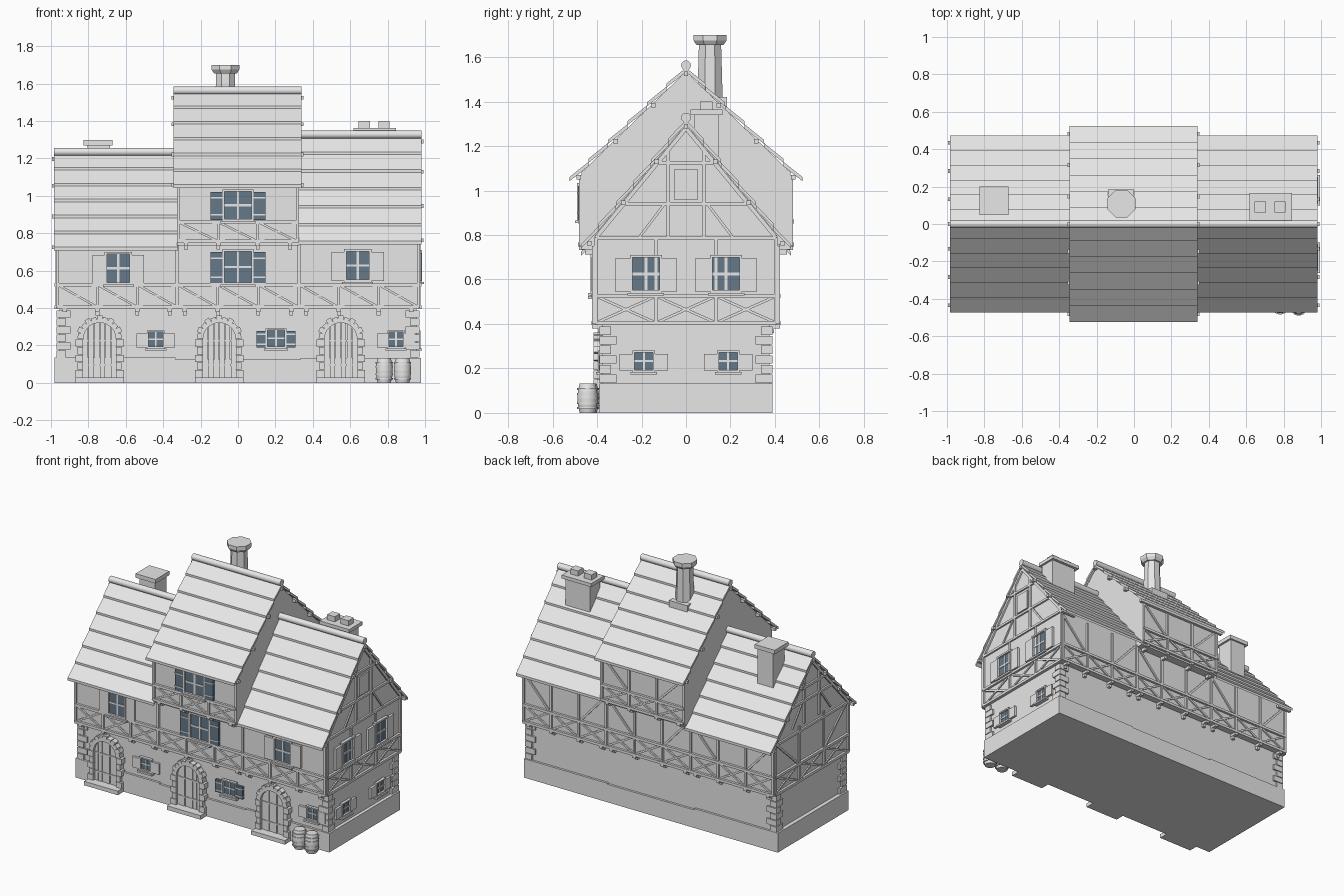
import bpy, bmesh
from math import pi, cos, sin, atan2, hypot
from mathutils import Matrix, Vector

cube = bpy.data.objects.get("Cube")
if cube:
    bpy.data.objects.remove(cube)


def material(name, rgb):
    m = bpy.data.materials.new(name)
    m.use_nodes = True
    m.diffuse_color = (*rgb, 1)
    m.node_tree.nodes["Principled BSDF"].inputs["Base Color"].default_value = (*rgb, 1)
    return m


GREY = material("pale_grey", (0.8, 0.8, 0.8))
BLUE = material("slate_blue", (0.13, 0.19, 0.25))
parts = {}


def part(name):
    return parts.setdefault(name, bmesh.new())


def box(name, lo, hi, m=Matrix()):
    lo, hi = Vector(lo), Vector(hi)
    size = Matrix.Diagonal((*(hi - lo), 1))
    bmesh.ops.create_cube(part(name), size=1, matrix=m @ Matrix.Translation((lo + hi) / 2) @ size)


def prism(name, profile, x0, x1):
    """Extrude a y-z outline along x."""
    bm = part(name)
    rings = [[bm.verts.new((x, y, z)) for y, z in profile] for x in (x0, x1)]
    n = len(profile)
    faces = [bm.faces.new(r) for r in rings]
    for i in range(n):
        j = (i + 1) % n
        faces.append(bm.faces.new((rings[0][i], rings[0][j], rings[1][j], rings[1][i])))
    bmesh.ops.recalc_face_normals(bm, faces=faces)


def lathe(name, x, y, profile, sides):
    """Stack of rings given as (radius, z)."""
    for (r0, z0), (r1, z1) in zip(profile, profile[1:]):
        ends = z0 == profile[0][1] or z1 == profile[-1][1]
        bmesh.ops.create_cone(part(name), cap_ends=ends, segments=sides, radius1=r0, radius2=r1,
                              depth=z1 - z0, matrix=Matrix.Translation((x, y, (z0 + z1) / 2))
                              @ Matrix.Rotation(pi / sides, 4, 'Z'))


# Each wall is drawn as if it faced the front: u along, d outward, z up
SIDES = {"front": 0, "right": pi / 2, "back": pi, "left": -pi / 2}


def panel(name, side, u0, u1, z0, z1, d0, d1):
    box(name, (u0, -d1, z0), (u1, -d0, z1), Matrix.Rotation(SIDES[side], 4, 'Z'))


def beam(name, side, a, b, d, w=0.016, t=0.012):
    (u0, z0), (u1, z1) = a, b
    half = hypot(u1 - u0, z1 - z0) / 2
    m = (Matrix.Rotation(SIDES[side], 4, 'Z') @ Matrix.Translation(((u0 + u1) / 2, -d, (z0 + z1) / 2))
         @ Matrix.Rotation(-atan2(z1 - z0, u1 - u0), 4, 'Y'))
    box(name, (-half, -t, -w / 2), (half, 0.004, w / 2), m)


def braced_band(side, u0, u1, z0, z1, d, brackets=True):
    """Three crossed cells between two rails, on brackets."""
    name = side + "_timber"
    for z in (z0, z1):
        beam(name, side, (u0, z), (u1, z), d, 0.018, 0.016)
    step = (u1 - u0) / 3
    for i in range(4):
        u = u0 + step * i
        beam(name, side, (u, z0), (u, z1), d, 0.014)
        if brackets:
            c = min(max(u, u0 + 0.04), u1 - 0.04)
            panel("brackets", side, c - 0.012, c + 0.012, z0 - 0.025, z0 - 0.008, d - 0.05, d + 0.012)
            panel("brackets", side, c - 0.01, c + 0.01, z0 - 0.045, z0 - 0.025, d - 0.05, d - 0.015)
        if i < 3:
            beam(name, side, (u, z0), (u + step, z1), d, 0.012, 0.008)
            beam(name, side, (u, z1), (u + step, z0), d, 0.012, 0.009)


def window(side, u, z0, z1, d, half, reach, blue=False):
    """Glazed casement with open shutters and a sill."""
    panel("window_glass", side, u - half, u + half, z0, z1, d, d + 0.006)
    w = 0.009 if half < 0.06 else 0.012
    mid = (z0 + z1) / 2
    for s in (-1, 0, 1):
        c, h = u + s * (half - w / 2), mid + s * ((z1 - z0) / 2 - w / 2)
        t = 0.01 if s == 0 else 0.02
        panel("window_frames", side, c - w / 2, c + w / 2, z0, z1, d, d + t)
        panel("window_frames", side, u - half, u + half, h - w / 2, h + w / 2, d, d + t)
    panel("window_frames", side, u - half - 0.01, u + half + 0.01, z0 - 0.012, z0, d, d + 0.03)
    for s in (-1, 1):
        a, b = sorted((u + s * half, u + s * reach))
        lo, hi = z0 + 0.005, z1 - 0.015
        panel("blue_shutters" if blue else "shutters", side, a, b, lo, hi, d, d + 0.016)
        if blue:
            for z in (lo + 0.2 * (hi - lo), lo + 0.8 * (hi - lo)):
                panel("shutter_hinges", side, a, b, z - 0.004, z + 0.004, d, d + 0.02)


# Ground floor: walls, plinth and corner stones
box("ground_wall", (-0.955, -0.375, 0), (0.955, 0.375, 0.42))
for x0, x1, h in ((-0.982, -0.335, 0.135), (-0.335, 0.335, 0.125), (0.335, 0.978, 0.132)):
    box("plinth", (x0, -0.39, 0), (x1, 0.39, h))
for sx in (-1, 1):
    for sy in (-1, 1):
        for i in range(6):
            lx, ly = (0.075, 0.05) if i % 2 else (0.05, 0.075)
            z = 0.135 + i * 0.043
            xs, ys = sorted((sx * 0.97, sx * (0.97 - lx))), sorted((sy * 0.388, sy * (0.388 - ly)))
            box("corner_stones", (xs[0], ys[0], z), (xs[1], ys[1], z + 0.038))

# Upper storeys: x0, x1, half depth, wall base, ridge z, slope, half roof span, roof x0, x1
WINGS = {
    "left": (-0.965, -0.3, 0.41, 0.4, 1.232, 1.085, 0.472, -0.985, -0.32),
    "right": (0.3, 0.965, 0.41, 0.4, 1.325, 1.215, 0.472, 0.32, 0.982),
    "middle": (-0.325, 0.325, 0.47, 0.735, 1.56, 0.965, 0.525, -0.345, 0.34),
}
box("middle_first_floor", (-0.325, -0.41, 0.4), (0.325, 0.41, 0.76))
ROWS = 6
for name, (x0, x1, d, base, ridge, slope, span, r0, r1) in WINGS.items():
    under = ridge - 0.025
    prism(name + "_upper_wall", [(-d, base), (d, base), (d, under - slope * d),
                                 (0, under), (-d, under - slope * d)], x0, x1)
    # Overlapping shingle courses
    for s in (-1, 1):
        for i in range(ROWS):
            ya, yb = span * i / ROWS, span * (i + 1) / ROWS
            za, zb = ridge - slope * ya, ridge - slope * yb
            prism(name + "_roof", [(s * ya, za - 0.008), (s * yb, zb + 0.006),
                                   (s * yb, zb - 0.012), (s * ya, za - 0.028)], r0, r1)
    bmesh.ops.create_cone(part(name + "_ridge"), cap_ends=True, segments=16, radius1=0.022, radius2=0.022,
                          depth=r1 - r0, matrix=Matrix.Translation(((r0 + r1) / 2, 0, ridge + 0.003))
                          @ Matrix.Rotation(pi / 2, 4, 'Y'))
    # Purlin ends under the verges
    for f in (0, 0.28, 0.6, 0.92):
        for s in (-1, 1):
            y, z = s * f * span, ridge - slope * f * span - 0.035
            lo, hi = r0 - 0.01, r1 + 0.01
            if name == "left":
                hi = r0 + 0.1
            elif name == "right":
                lo = r1 - 0.1
            box("purlins", (lo, y - 0.01, z - 0.01), (hi, y + 0.01, z + 0.01))

# Timber framing on the long walls
for side in ("front", "back"):
    for u0, u1 in ((-0.965, -0.325), (-0.325, 0.325), (0.325, 0.965)):
        braced_band(side, u0, u1, 0.405, 0.525, 0.41)
        for u in (u0, u1):
            beam(side + "_timber", side, (u, 0.4), (u, 0.75), 0.41)
    braced_band(side, -0.318, 0.318, 0.757, 0.86, 0.47)
    for u in (-0.318, 0.318):
        beam(side + "_timber", side, (u, 0.75), (u, 1.07), 0.47)
# Plain back wall: posts and slanted braces
for c in (-0.645, 0, 0.645):
    for s in (-1, 1):
        beam("back_timber", "back", (c + s * 0.107, 0.525), (c + s * 0.107, 0.76), 0.41)
        beam("back_timber", "back", (c + s * 0.31, 0.74), (c + s * 0.12, 0.53), 0.41, 0.014, 0.008)
for s in (-1, 1):
    beam("back_timber", "back", (s * 0.106, 0.86), (s * 0.106, 1.07), 0.47)
    beam("back_timber", "back", (s * 0.31, 1.06), (s * 0.12, 0.87), 0.47, 0.014, 0.008)

# Timber framing on the gable ends
for side in ("left", "right"):
    _, _, d, _, ridge, slope, _, _, _ = WINGS[side]
    name, top = side + "_timber", ridge - 0.045
    braced_band(side, -0.405, 0.405, 0.405, 0.525, 0.965, False)
    low = top - slope * 0.405
    for z in (min(0.785, low), 0.94, ridge - 0.2):
        h = min((top - z) / slope, 0.405)
        beam(name, side, (-h, z), (h, z), 0.965)
    for s in (-1, 1):
        beam(name, side, (s * 0.405, low), (0, top), 0.965, 0.018)
        beam(name, side, (s * 0.405, 0.4), (s * 0.405, low), 0.965)
        beam(name, side, (s * 0.08, 0.785), (s * 0.08, top - 0.09), 0.965)
        beam(name, side, (s * 0.135, 0.525), (s * 0.135, 0.785), 0.965, 0.012, 0.008)
        beam(name, side, (s * 0.21, 0.79), (s * 0.1, 0.935), 0.965, 0.012, 0.008)
        if side == "left":
            beam(name, side, (s * 0.39, 0.75), (s * 0.15, 0.53), 0.965, 0.014, 0.008)
panel("gable_hatch", "right", -0.053, 0.053, 0.96, 1.095, 0.96, 0.974)

# Windows
window("front", -0.44, 0.185, 0.28, 0.375, 0.047, 0.102)
window("front", 0.203, 0.185, 0.292, 0.375, 0.055, 0.105, True)
window("front", 0.845, 0.185, 0.28, 0.375, 0.047, 0.102)
window("front", -0.64, 0.525, 0.7, 0.41, 0.073, 0.137)
window("front", 0.64, 0.54, 0.715, 0.41, 0.073, 0.14)
window("front", 0, 0.525, 0.715, 0.41, 0.083, 0.148, True)
window("front", 0, 0.865, 1.035, 0.47, 0.083, 0.148, True)
for s in (-1, 1):
    window("right", s * 0.19, 0.185, 0.28, 0.955, 0.05, 0.11)
    window("right", s * 0.18, 0.54, 0.71, 0.965, 0.072, 0.14)

# Arched doors with stone surrounds and steps
for x in (-0.74, -0.1, 0.55):
    spring = 0.235
    for i in range(6):
        u = x - 0.09 + i * 0.03
        h = spring + (0.094 ** 2 - (u + 0.015 - x) ** 2) ** 0.5
        panel("door_planks", "front", u + 0.0015, u + 0.0285, 0.03, h, 0.37, 0.397 + 0.003 * (i % 2))
    for z in (0.09, 0.22):
        panel("door_hinges", "front", x - 0.08, x + 0.08, z, z + 0.01, 0.38, 0.403)
    for s in (-1, 1):
        for i in range(5):
            w = 0.13 if i % 2 == 0 else 0.118
            a, b = sorted((x + s * 0.088, x + s * w))
            panel("door_stones", "front", a, b, 0.03 + i * 0.041, 0.068 + i * 0.041, 0.36, 0.415)
    for i in range(11):
        a = pi * (i + 0.5) / 11
        r = 0.126 if i % 2 else 0.118
        beam("door_stones", "front", (x + 0.086 * cos(a), spring + 0.086 * sin(a)),
             (x + r * cos(a), spring + r * sin(a)), 0.375, 0.029, 0.04)
    panel("door_steps", "front", x - 0.13, x + 0.13, 0, 0.028, 0.37, 0.455)

# Chimneys
box("middle_chimney", (-0.14, 0.05, 1.3), (0, 0.185, 1.42))
lathe("middle_chimney", -0.067, 0.108, [(0.062, 1.4), (0.054, 1.66)], 8)
lathe("middle_chimney", -0.067, 0.108, [(0.066, 1.655), (0.08, 1.675), (0.08, 1.7)], 8)
box("left_chimney", (-0.805, 0.065, 0.98), (-0.685, 0.188, 1.27))
box("left_chimney", (-0.825, 0.047, 1.27), (-0.67, 0.2, 1.298))
box("right_chimney", (0.64, 0.035, 1.12), (0.83, 0.146, 1.34))
box("right_chimney", (0.617, 0.02, 1.34), (0.845, 0.165, 1.364))
for x in (0.675, 0.78):
    box("right_chimney", (x - 0.03, 0.062, 1.36), (x + 0.03, 0.12, 1.4))

# Barrels with hoops
for x, y in ((0.782, -0.437), (0.88, -0.443)):
    lathe("barrels", x, y, [(0.036, 0), (0.044, 0.035), (0.046, 0.065), (0.044, 0.098), (0.036, 0.132)], 16)
    for z in (0.022, 0.045, 0.085, 0.108):
        lathe("barrel_hoops", x, y, [(0.047, z - 0.004), (0.047, z + 0.004)], 16)

# Turn every part into an object
for name, bm in parts.items():
    mesh = bpy.data.meshes.new(name)
    bm.to_mesh(mesh)
    bm.free()
    mesh.materials.append(BLUE if name in ("window_glass", "blue_shutters") else GREY)
    ob = bpy.data.objects.new(name, mesh)
    bpy.context.collection.objects.link(ob)
    if name.startswith("barrel") or name.endswith("ridge"):
        bpy.ops.object.select_all(action='DESELECT')
        ob.select_set(True)
        bpy.context.view_layer.objects.active = ob
        bpy.ops.object.shade_smooth_by_angle()
